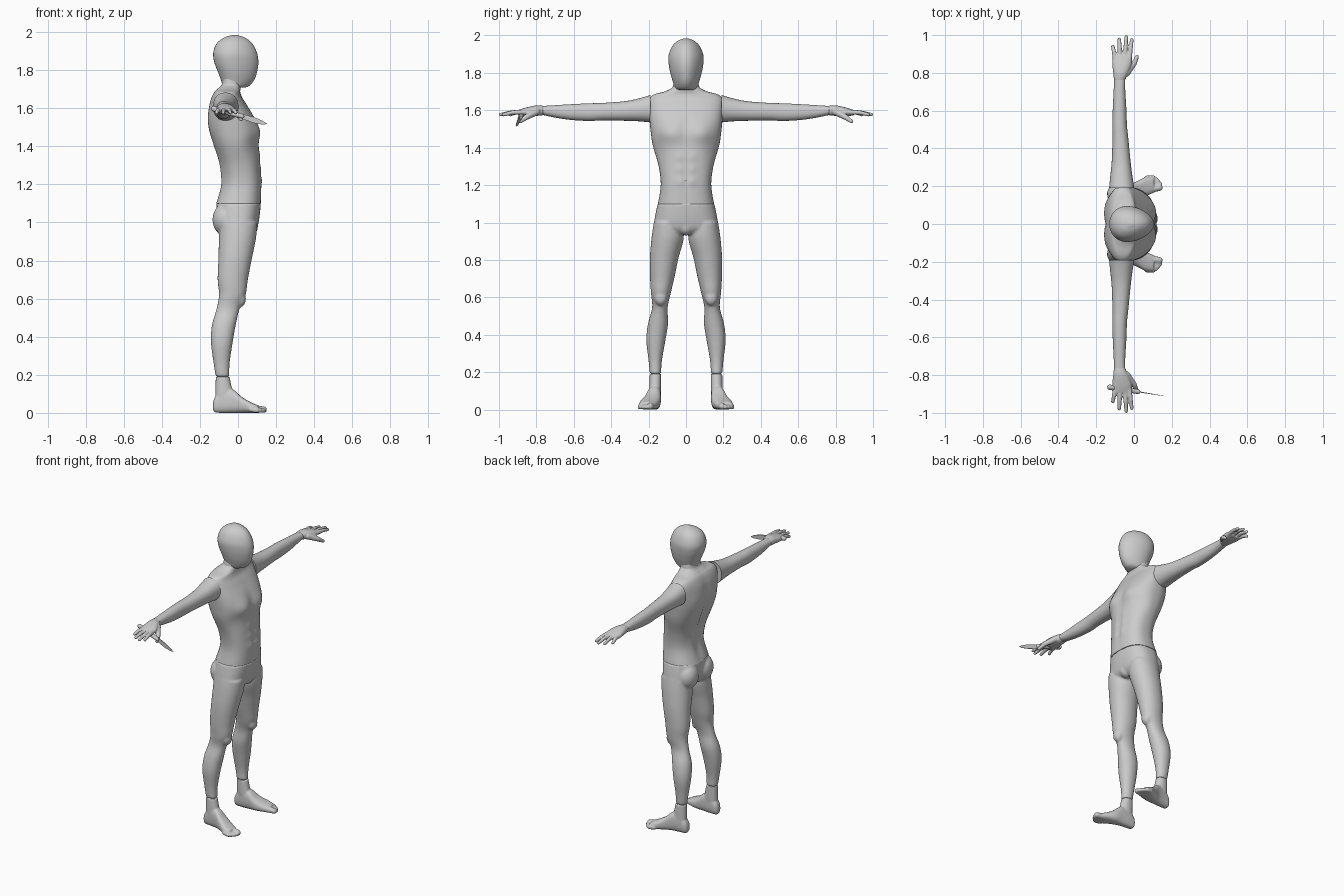
import bpy, bmesh
from math import sin, cos, pi, exp
from mathutils import Vector

cube = bpy.data.objects.get("Cube")
if cube:
    bpy.data.objects.remove(cube)


def material(name, c):
    m = bpy.data.materials.new(name)
    m.use_nodes = True
    m.diffuse_color = (c, c, c, 1)
    m.node_tree.nodes["Principled BSDF"].inputs["Base Color"].default_value = (c, c, c, 1)
    return m


GREY = material("plain grey", 0.6)
SIDES = (("left", 1), ("right", -1))


def spline(rows, steps):
    """Smooth rows of numbers by Catmull-Rom interpolation."""
    rows = [Vector(r) for r in rows]
    out = []
    for i in range(len(rows) - 1):
        p0, p1, p2, p3 = (rows[min(max(i + k, 0), len(rows) - 1)] for k in (-1, 0, 1, 2))
        for s in range(steps):
            t = s / steps
            out.append(0.5 * (2 * p1 + (p2 - p0) * t + (2 * p0 - 5 * p1 + 4 * p2 - p3) * t * t
                              + (3 * p1 - p0 - 3 * p2 + p3) * t ** 3))
    return out + [rows[-1]]


def loft(bm, rows, axis="z", power=2.2, n=40, steps=6, egg=0.0):
    """Rows are (position on axis, a low, a high, b low, b high)."""
    rings = []
    for t, a0, a1, b0, b1 in spline(rows, steps):
        ring = []
        for i in range(n):
            c, s = cos(2 * pi * i / n), sin(2 * pi * i / n)
            u = abs(c) ** (2 / power) * (1 if c > 0 else -1)
            w = abs(s) ** (2 / power) * (1 if s > 0 else -1) * (1 - egg * u)
            a, b = (a0 + a1) / 2 + u * (a1 - a0) / 2, (b0 + b1) / 2 + w * (b1 - b0) / 2
            ring.append(bm.verts.new({"z": (a, b, t), "y": (a, t, b), "x": (t, a, b)}[axis]))
        rings.append(ring)
    for p, q in zip(rings, rings[1:]):
        for i in range(n):
            j = (i + 1) % n
            bm.faces.new((p[i], p[j], q[j], q[i]))
    bm.faces.new(rings[0][::-1])
    bm.faces.new(rings[-1])


def ball(bm, centre, radii):
    new = bmesh.ops.create_uvsphere(bm, u_segments=20, v_segments=14, radius=1)["verts"]
    for v in new:
        v.co = Vector(centre) + Vector(x * r for x, r in zip(v.co, radii))


def limb(bm, points, r0, r1):
    """Tapered round-ended tube through a few points."""
    pts = [Vector(p) for p in points]
    radii = [r0 + (r1 - r0) * i / (len(pts) - 1) for i in range(len(pts))]
    for p, r in zip(pts, radii):
        ball(bm, p, (r, r, r))
    for a, b, ra, rb in zip(pts, pts[1:], radii, radii[1:]):
        new = bmesh.ops.create_cone(bm, cap_ends=True, segments=16, radius1=ra, radius2=rb,
                                    depth=(b - a).length)["verts"]
        turn = (b - a).to_track_quat("Z", "Y")
        for v in new:
            v.co = turn @ v.co + (a + b) / 2


def finish(name, bm, side=1, voxel=0, rounds=4):
    for v in bm.verts:
        v.co.y *= side
    bmesh.ops.recalc_face_normals(bm, faces=bm.faces)
    mesh = bpy.data.meshes.new(name)
    bm.to_mesh(mesh)
    bm.free()
    mesh.materials.append(GREY)
    ob = bpy.data.objects.new(name, mesh)
    bpy.context.collection.objects.link(ob)
    bpy.ops.object.select_all(action="DESELECT")
    ob.select_set(True)
    bpy.context.view_layer.objects.active = ob
    bpy.ops.object.shade_smooth_by_angle(angle=0.7)
    if voxel:
        fuse = ob.modifiers.new("fuse", "REMESH")
        fuse.mode, fuse.voxel_size, fuse.use_smooth_shade = "VOXEL", voxel, True
        soft = ob.modifiers.new("soften", "SMOOTH")
        soft.factor, soft.iterations = 0.5, rounds
    return ob


# Head
bm = bmesh.new()
loft(bm, [(1.708, -.075, .035, -.05, .05), (1.72, -.08, .062, -.058, .058),
          (1.75, -.09, .086, -.068, .068), (1.79, -.105, .1, -.08, .08),
          (1.84, -.124, .107, -.09, .09), (1.89, -.13, .1, -.092, .092),
          (1.94, -.112, .075, -.074, .074), (1.97, -.075, .038, -.045, .045),
          (1.983, -.035, 0, -.014, .014), (1.985, -.02, -.016, -.002, .002)],
     power=2, egg=0.2)
finish("head", bm)

# Torso with neck, shaped by soft muscle bumps
bm = bmesh.new()
torso = [(1.1, -.115, .12, .15), (1.2, -.086, .122, .135), (1.3, -.094, .115, .146),
         (1.41, -.13, .108, .177), (1.48, -.15, .105, .188), (1.55, -.157, .085, .195),
         (1.62, -.15, .045, .2), (1.66, -.138, .02, .197), (1.685, -.125, .012, .17),
         (1.7, -.11, .013, .115), (1.72, -.09, .015, .076), (1.74, -.083, .015, .068),
         (1.79, -.08, .012, .062)]
loft(bm, [(z, a, b, -h, h) for z, a, b, h in torso], power=2.5, n=72, steps=8)
# (y, z, y size, z size, amount), mirrored across the body
FRONT = [(.085, 1.48, .06, .055, .016), (0, 1.5, .02, .08, -.006), (0, 1.25, .01, .14, -.005),
         (.15, 1.38, .05, .08, -.012)]
FRONT += [(.032, z, .022, .024, .006) for z in (1.22, 1.285, 1.35)]
BACK = [(0, 1.4, .022, .22, -.013), (.1, 1.53, .06, .08, .006), (.05, 1.24, .03, .1, .006)]
for v in bm.verts:
    x, y, z = v.co
    for yc, zc, sy, sz, amount in (FRONT if x > -.015 else BACK):
        fall = exp(-((abs(y) - yc) / sy) ** 2 - ((z - zc) / sz) ** 2)
        v.co.x += amount * fall * min(abs(x + .015) / .05, 1) * (1 if x > -.015 else -1)
finish("torso", bm)

# Hips and legs fused into one skin
bm = bmesh.new()
loft(bm, [(1.1, -.113, .12, -.152, .152), (1.03, -.112, .113, -.166, .166),
          (.97, -.1, .1, -.172, .172), (.94, -.08, .075, -.14, .14)], power=2.5)
ball(bm, (.06, 0, .975), (.045, .04, .045))
for label, side in SIDES:
    part = [(1.0, -.095, .1, .03, .172), (.92, -.1, .095, .012, .184), (.81, -.103, .073, .04, .193),
            (.7, -.107, .052, .063, .192), (.62, -.1, .04, .082, .187), (.545, -.113, .008, .098, .181),
            (.46, -.137, -.012, .096, .203), (.37, -.142, -.028, .11, .212), (.26, -.128, -.044, .129, .2),
            (.19, -.117, -.045, .133, .194)]
    rows = [(z, a, b, *sorted((side * c, side * d))) for z, a, b, c, d in part]
    loft(bm, rows, power=2.1)
    ball(bm, (-.068, side * .078, 1.015), (.066, .074, .085))
    ball(bm, (.012, side * .135, .6), (.03, .035, .045))
finish("hips_and_legs", bm, voxel=.007)

for label, side in SIDES:
    # Arms
    bm = bmesh.new()
    loft(bm, [(.19, -.132, .002, 1.535, 1.682), (.25, -.126, -.008, 1.541, 1.664),
              (.33, -.118, -.018, 1.544, 1.648), (.45, -.114, -.03, 1.546, 1.639),
              (.52, -.115, -.037, 1.543, 1.637), (.62, -.112, -.041, 1.549, 1.632),
              (.7, -.108, -.046, 1.561, 1.627), (.765, -.105, -.047, 1.575, 1.623)], axis="y")
    finish(label + "_arm", bm, side)

    # Hands: palm, four fingers and a thumb
    bm = bmesh.new()
    loft(bm, [(.763, -.106, -.046, 1.573, 1.624), (.8, -.11, -.03, 1.57, 1.626),
              (.85, -.115, -.012, 1.568, 1.616), (.895, -.113, -.014, 1.572, 1.602)], axis="y")
    for root, tip, reach in ((-.024, -.012, .975), (-.048, -.041, .991), (-.074, -.078, .978),
                             (-.1, -.112, .94)):
        limb(bm, [(root, .88, 1.59), ((root + tip) / 2, (.88 + reach) / 2, 1.588),
                  (tip, reach, 1.577)], .0135, .0095)
    limb(bm, [(-.04, .8, 1.592), (.0, .85, 1.565), (.016, .885, 1.541)], .02, .01)
    finish(label + "_hand", bm, side, voxel=.004, rounds=3)

    # Feet: ankle, sole and toes
    bm = bmesh.new()
    loft(bm, [(.04, -.12, -.01, .138, .197), (.1, -.118, -.025, .133, .197),
              (.19, -.117, -.045, .133, .194)])
    loft(bm, [(-.132, .152, .176, .02, .05), (-.12, .138, .19, .003, .085), (-.08, .134, .197, 0, .125),
              (-.03, .134, .207, 0, .125), (.02, .136, .228, 0, .084), (.06, .147, .248, 0, .06),
              (.105, .166, .25, 0, .04)], axis="x", power=2.6)
    limb(bm, [(.08, .184, .021), (.135, .192, .017)], .021, .017)
    for y, reach in ((.21, .138), (.225, .128), (.238, .115), (.247, .1)):
        limb(bm, [(.07, y - .005, .018), (reach, y, .013)], .015, .012)
    finish(label + "_foot", bm, side, voxel=.005, rounds=3)

# Knife held across the right palm
butt, guard, point = Vector((-.138, -.864, 1.597)), Vector((.022, -.888, 1.558)), Vector((.155, -.91, 1.517))
bm = bmesh.new()
limb(bm, [butt + Vector((.01, 0, 0)), (butt + guard) / 2, guard], .014, .012)
finish("knife_handle", bm)

bm = bmesh.new()
along = point - guard
up = Vector((0, 0, 1))
outline = [(0, .013), (.5, .014), (.8, .009), (1, 0), (.8, -.011), (.45, -.017), (0, -.014)]
thick = Vector((0, .003, 0))
rings = [[bm.verts.new(guard + along * t + up * h + thick * s * (1 - t * .7)) for t, h in outline]
         for s in (1, -1)]
bm.faces.new(rings[0])
bm.faces.new(rings[1][::-1])
for i in range(len(outline)):
    j = (i + 1) % len(outline)
    bm.faces.new((rings[0][i], rings[0][j], rings[1][j], rings[1][i]))
finish("knife_blade", bm)
